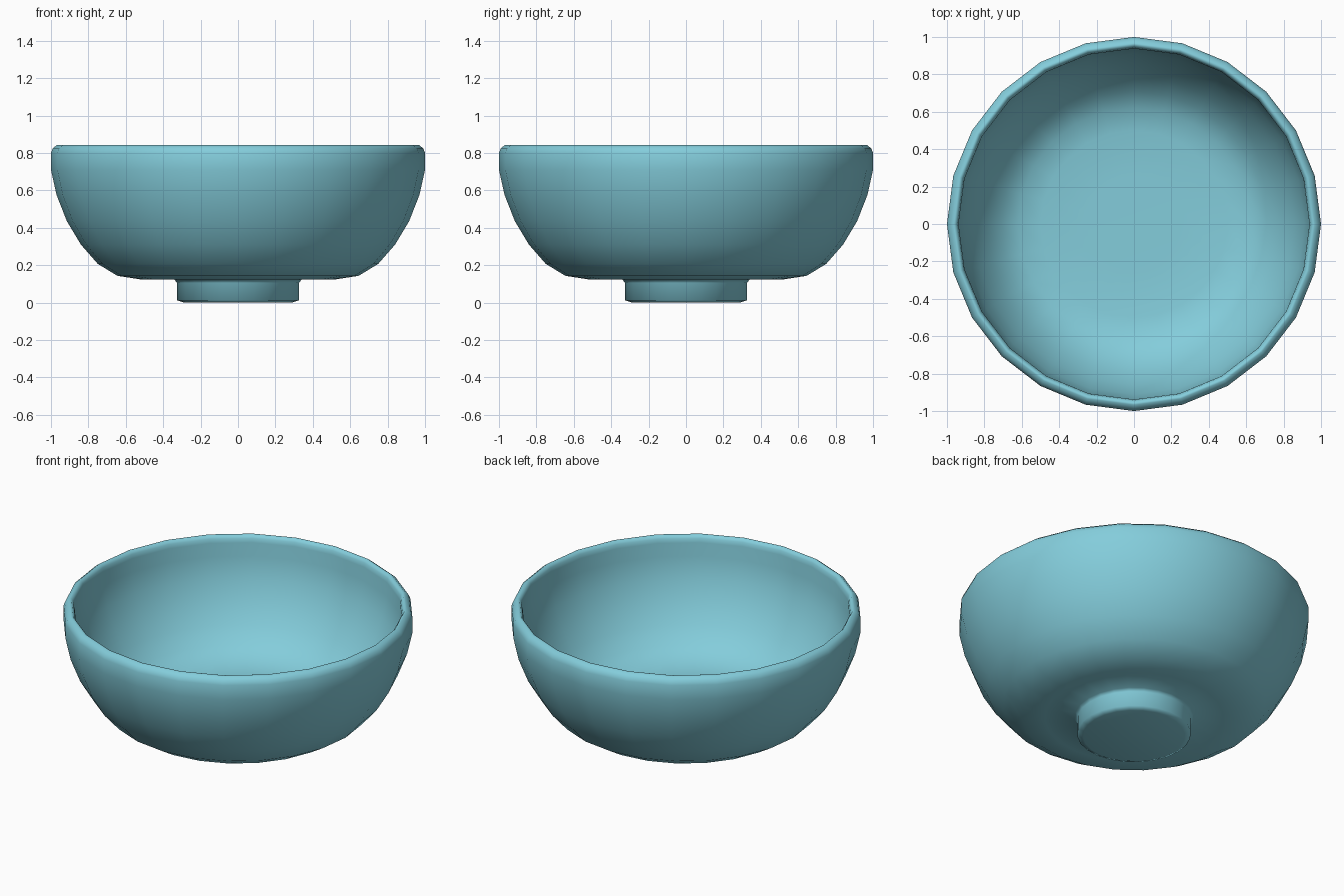
import bpy
import bmesh
from math import cos, sin, pi, radians

cube = bpy.data.objects.get("Cube")
if cube:
    bpy.data.objects.remove(cube, do_unlink=True)

SIDES = 24

# Glaze colour
glaze = bpy.data.materials.new("light_teal_glaze")
glaze.use_nodes = True
colour = (0.23, 0.61, 0.71, 1)
glaze.diffuse_color = colour
shader = glaze.node_tree.nodes["Principled BSDF"]
shader.inputs["Base Color"].default_value = colour
shader.inputs["Roughness"].default_value = 0.6

# Profile (radius, height): foot, outer wall, rim, inner wall and floor
foot = [(0.29, 0), (0.325, 0.012), (0.325, 0.105), (0.34, 0.122)]
outer = [(0.51, 0.122), (0.645, 0.143), (0.75, 0.207), (0.84, 0.31),
         (0.915, 0.435), (0.97, 0.575), (1.0, 0.71), (1.0, 0.80)]
rim = [(0.99, 0.825), (0.967, 0.843), (0.955, 0.843), (0.943, 0.825)]
inner = [(0.938, 0.80), (0.937, 0.715), (0.91, 0.59), (0.86, 0.465),
         (0.79, 0.35), (0.71, 0.26), (0.62, 0.205), (0.50, 0.183), (0.25, 0.18)]


def lathe(name, profile):
    """Turn a profile around z and close both ends with flat caps."""
    bm = bmesh.new()
    rings = [[bm.verts.new((r * cos(2 * pi * i / SIDES), r * sin(2 * pi * i / SIDES), z))
              for i in range(SIDES)] for r, z in profile]
    for low, high in zip(rings, rings[1:]):
        for i in range(SIDES):
            j = (i + 1) % SIDES
            bm.faces.new((low[i], low[j], high[j], high[i]))
    bm.faces.new(rings[0][::-1])
    bm.faces.new(rings[-1])
    mesh = bpy.data.meshes.new(name)
    bm.to_mesh(mesh)
    bm.free()
    mesh.materials.append(glaze)
    obj = bpy.data.objects.new(name, mesh)
    bpy.context.collection.objects.link(obj)
    return obj


# Bowl with soft shading
bowl = lathe("bowl", foot + outer + rim + inner)
bpy.ops.object.select_all(action="DESELECT")
bowl.select_set(True)
bpy.context.view_layer.objects.active = bowl
bpy.ops.object.shade_smooth_by_angle(angle=radians(75))
